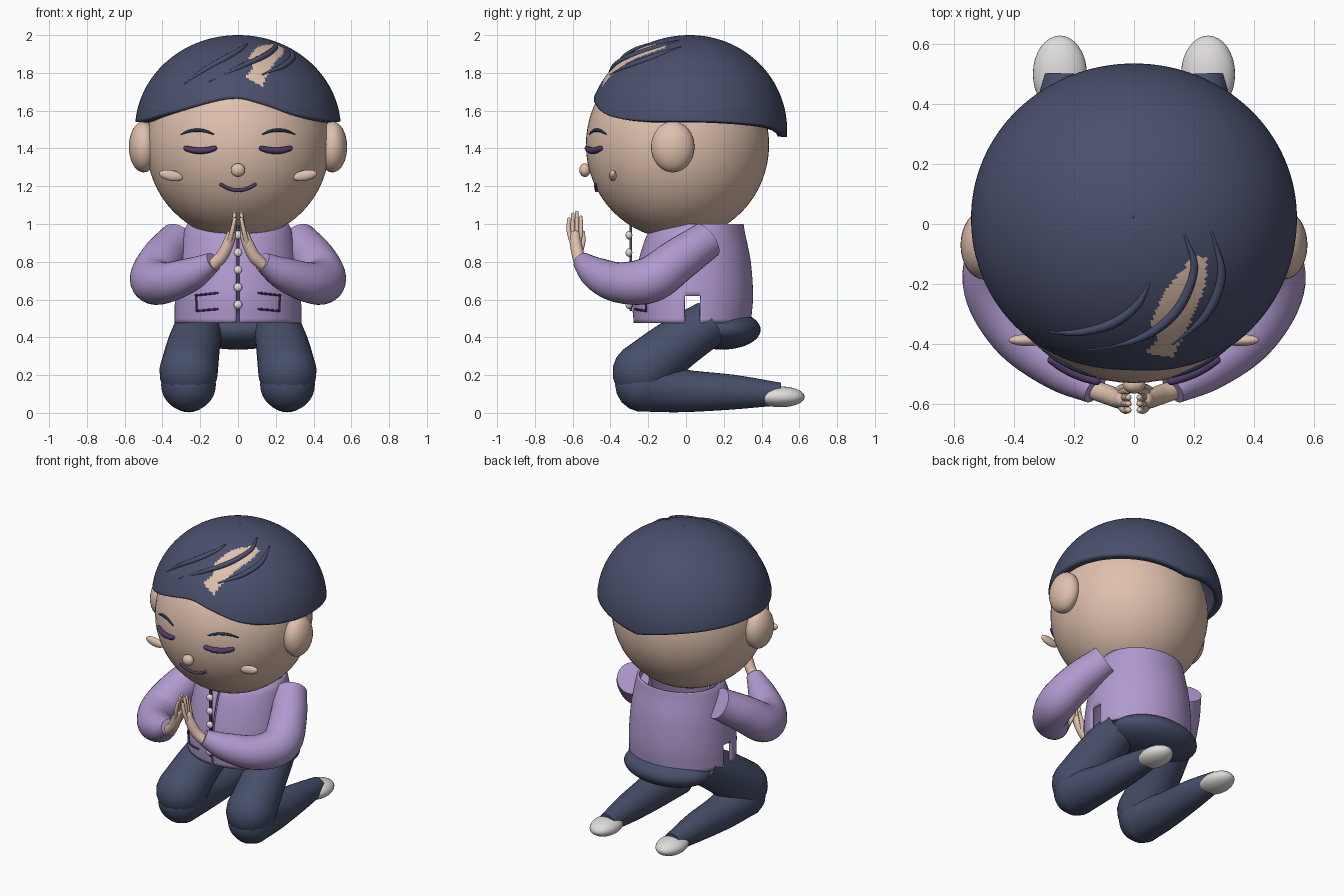
import bpy, bmesh
from math import sin, cos, pi, sqrt, radians
from mathutils import Vector, Matrix

if "Cube" in bpy.data.objects:
    bpy.data.objects.remove(bpy.data.objects["Cube"])


def material(name, rgb):
    m = bpy.data.materials.new(name)
    m.use_nodes = True
    m.diffuse_color = (*rgb, 1)
    m.node_tree.nodes["Principled BSDF"].inputs["Base Color"].default_value = (*rgb, 1)
    return m


SKIN = material("skin", (0.74, 0.53, 0.42))
HAIR = material("navy hair", (0.068, 0.08, 0.152))
PANTS = material("navy cloth", (0.062, 0.078, 0.145))
SHIRT = material("lilac cloth", (0.44, 0.325, 0.63))
WHITE = material("off white", (0.74, 0.71, 0.71))
PLUM = material("dark plum", (0.085, 0.045, 0.135))
BROW = material("dark blue", (0.016, 0.035, 0.07))


def finish(name, bm, *mats):
    bmesh.ops.recalc_face_normals(bm, faces=bm.faces)
    me = bpy.data.meshes.new(name)
    bm.to_mesh(me)
    bm.free()
    ob = bpy.data.objects.new(name, me)
    bpy.context.collection.objects.link(ob)
    for m in mats:
        me.materials.append(m)
    bpy.ops.object.select_all(action="DESELECT")
    ob.select_set(True)
    bpy.context.view_layer.objects.active = ob
    bpy.ops.object.shade_smooth_by_angle(angle=radians(40))
    return ob


def ellipsoid(name, centre, radii, mat, tilt=0, seg=32):
    bm = bmesh.new()
    bmesh.ops.create_uvsphere(bm, u_segments=seg, v_segments=seg // 2, radius=1)
    bm.transform(Matrix.Translation(centre) @ Matrix.Rotation(tilt, 4, "Y")
                 @ Matrix.Diagonal((*radii, 1)))
    return finish(name, bm, mat)


def spline(points, steps):
    """Smooth curve through points of any dimension."""
    p = [Vector(q) for q in points]
    p = [p[0] * 2 - p[1]] + p + [p[-1] * 2 - p[-2]]
    out = []
    for a, b, c, d in zip(p, p[1:], p[2:], p[3:]):
        for i in range(steps):
            t = i / steps
            out.append((b * 2 + (c - a) * t + (a * 2 - b * 5 + c * 4 - d) * t * t
                        + (b * 3 - a - c * 3 + d) * t ** 3) * 0.5)
    return out + [p[-2]]


def tube(name, points, mat, seg=20, steps=8, domes=(True, True)):
    """Round sweep through (x, y, z, radius) points, with domed or flat ends."""
    path = spline(points, steps)
    centre = [q.to_3d() for q in path]
    n = len(path)
    tang = [(centre[min(i + 1, n - 1)] - centre[max(i - 1, 0)]).normalized() for i in range(n)]
    rings = [(c, t, q[3]) for c, t, q in zip(centre, tang, path)]
    arc = [radians(a) for a in (20, 40, 60, 78)]

    def dome(ring, sign):
        c, t, r = ring
        return [(c + t * sign * r * sin(a), t, r * cos(a)) for a in arc]

    head = dome(rings[0], -1)[::-1] if domes[0] else []
    tail = dome(rings[-1], 1) if domes[1] else []
    bm = bmesh.new()
    loops = []
    side = tang[0].orthogonal().normalized()
    for c, t, r in head + rings + tail:
        side = (side - t * side.dot(t)).normalized()
        up = t.cross(side)
        loops.append([bm.verts.new(c + (side * cos(a) + up * sin(a)) * r)
                      for a in (2 * pi * k / seg for k in range(seg))])
    for a, b in zip(loops, loops[1:]):
        for k in range(seg):
            j = (k + 1) % seg
            bm.faces.new((a[k], a[j], b[j], b[k]))
    bm.faces.new(loops[0])
    bm.faces.new(loops[-1])
    return finish(name, bm, mat)


def lookup(table, x):
    for a, b in zip(table, table[1:]):
        if x <= b[0]:
            return a.lerp(b, (x - a[0]) / (b[0] - a[0]))
    return table[-1]


def shell(name, rows, mats, thickness, rule=None, drop=None):
    """Skin closed rings of points, drop some faces, colour the others."""
    bm = bmesh.new()
    loops = [[bm.verts.new(p) for p in row] for row in rows]
    for a, b in zip(loops, loops[1:]):
        for k in range(len(a)):
            j = (k + 1) % len(a)
            bm.faces.new((a[k], a[j], b[j], b[k]))
    if drop:
        bad = [f for f in bm.faces if drop(f.calc_center_median())]
        bmesh.ops.delete(bm, geom=bad, context="FACES")
    if rule:
        for f in bm.faces:
            f.material_index = int(rule(f.calc_center_median()))
    ob = finish(name, bm, *mats)
    mod = ob.modifiers.new("thickness", "SOLIDIFY")
    mod.thickness = thickness
    mod.offset = -1
    return ob


# Head
HC, HR = Vector((0, -0.045, 1.42)), Vector((0.485, 0.485, 0.5))
ellipsoid("head", HC, HR, SKIN, seg=64)


def on_face(x, z, r, lift=0.0):
    d = 1 - (x / HR.x) ** 2 - ((z - HC.z) / HR.z) ** 2
    return (x, HC.y - HR.y * sqrt(d) - lift, z, r)


# Hair cap with a swept hairline and a bare patch
def hair_point(angle, polar):
    depth = 0.54 if cos(angle) > 0 else 0.515
    return Vector((0.545 * sin(angle) * sin(polar), 0.02 - depth * cos(angle) * sin(polar),
                   1.5 + 0.5 * cos(polar)))


HAIRLINE = spline([(-180, 1.46), (-148, 1.51), (-105, 1.54), (-70, 1.545), (-40, 1.595),
                   (-5, 1.67), (14, 1.64), (36, 1.575), (62, 1.545), (105, 1.54),
                   (148, 1.51), (180, 1.46)], 6)
PATCH = [(0.04, -0.43), (0.13, -0.445), (0.19, -0.32), (0.24, -0.2), (0.245, -0.11),
         (0.2, -0.11), (0.155, -0.16), (0.1, -0.23), (0.055, -0.33), (0.08, -0.38)]


def bare(c):
    inside = False
    for (ax, ay), (bx, by) in zip(PATCH, PATCH[1:] + PATCH[:1]):
        if (ay > c.y) != (by > c.y) and c.x < ax + (c.y - ay) * (bx - ax) / (by - ay):
            inside = not inside
    return inside and c.z > 1.6


from math import acos
N, M = 200, 60
limits = [acos((lookup(HAIRLINE, 360 * k / N - 180)[1] - 1.5) / 0.5) for k in range(N)]
rows = [[hair_point(2 * pi * k / N - pi, limits[k] * max(i, 0.05) / M) for k in range(N)]
        for i in range(M + 1)]
shell("hair", rows, (HAIR, SKIN), 0.05, rule=bare)

# Raised locks lying on the hair
LOCKS = [[(-0.28, -0.36), (-0.18, -0.36), (-0.07, -0.33), (0.01, -0.27), (0.05, -0.2)],
         [(-0.15, -0.42), (0.02, -0.38), (0.14, -0.29), (0.2, -0.15), (0.17, -0.04)],
         [(0.13, -0.4), (0.24, -0.3), (0.29, -0.17), (0.26, -0.03)]]
for i, lock in enumerate(LOCKS):
    pts = []
    for j, (x, y) in enumerate(lock):
        z = 1.5 + 0.5 * sqrt(1 - (x / 0.545) ** 2 - ((y - 0.02) / 0.54) ** 2)
        pts.append((x, y, z, 0.004 + 0.013 * sin(pi * j / (len(lock) - 1))))
    tube(f"hair_lock_{i + 1}", pts, HAIR, seg=12)

# Nose and mouth
ellipsoid("nose", (0, -0.535, 1.285), (0.038, 0.03, 0.036), SKIN)
tube("mouth", [on_face(x, 1.178 + 3.8 * x * x, 0.009, 0.004)
               for x in (-0.09, -0.05, 0, 0.05, 0.09)], PLUM, seg=10)

for s, label in ((1, "left"), (-1, "right")):
    # Ear, cheek, closed eye and brow
    ellipsoid(f"{label}_ear", (s * 0.5, -0.07, 1.408), (0.078, 0.115, 0.135), SKIN)
    ellipsoid(f"{label}_cheek", (s * 0.355, -0.387, 1.257), (0.064, 0.02, 0.028), SKIN,
              tilt=-s * 0.2)
    tube(f"{label}_eye", [on_face(s * (0.2 + d), 1.388 + 2.2 * d * d, 0.018 - 0.7 * d * d, 0.01)
                          for d in (-0.075, -0.04, 0, 0.04, 0.075)], PLUM, seg=12)
    tube(f"{label}_brow", [on_face(s * (0.215 + d), 1.497 - 3 * d * d, 0.009 - 0.8 * d * d)
                           for d in (-0.085, -0.045, 0, 0.045, 0.085)], BROW, seg=10)

    # Sleeve
    tube(f"{label}_sleeve", [(s * x, y, z, r) for x, y, z, r in (
        (0.32, 0.11, 0.915, 0.1), (0.405, -0.04, 0.81, 0.115), (0.45, -0.19, 0.705, 0.122),
        (0.38, -0.35, 0.69, 0.108), (0.245, -0.47, 0.735, 0.088), (0.13, -0.55, 0.8, 0.052))],
        SHIRT, seg=28, domes=(False, False))

    # Hand: palm, four fingers and thumb
    tube(f"{label}_palm", [(s * 0.13, -0.555, 0.785, 0.032), (s * 0.085, -0.57, 0.83, 0.033),
                           (s * 0.05, -0.585, 0.9, 0.03), (s * 0.037, -0.587, 0.94, 0.026)], SKIN)
    for i, top in enumerate((1.025, 1.05, 1.06, 1.035)):
        y = -0.62 + 0.021 * i
        tube(f"{label}_finger_{i + 1}", [(s * 0.05, -0.6 + 0.01 * i, 0.89, 0.013),
             (s * 0.032, y, 0.96, 0.012), (s * 0.018, y, top, 0.01)], SKIN, seg=12, steps=4)
    tube(f"{label}_thumb", [(s * 0.06, -0.56, 0.85, 0.015), (s * 0.035, -0.545, 0.91, 0.013),
                            (s * 0.02, -0.545, 0.955, 0.01)], SKIN, seg=12, steps=4)

    # Folded leg and foot
    tube(f"{label}_thigh", [(s * 0.2, 0.13, 0.48, 0.122), (s * 0.235, -0.06, 0.355, 0.14),
                            (s * 0.262, -0.235, 0.215, 0.155)],
         PANTS, seg=32, domes=(False, True))
    tube(f"{label}_shin", [(s * 0.262, -0.23, 0.15, 0.145), (s * 0.26, -0.03, 0.118, 0.115),
                           (s * 0.25, 0.25, 0.11, 0.092), (s * 0.245, 0.5, 0.1, 0.06)],
         PANTS, seg=32, domes=(True, False))
    ellipsoid(f"{label}_foot", (s * 0.247, 0.5, 0.085), (0.09, 0.128, 0.055), WHITE, tilt=0)

    # Pocket outline
    for part, ends in (("top", ((0.11, 0.635), (0.225, 0.622))),
                       ("edge", ((0.222, 0.622), (0.218, 0.545))),
                       ("bottom", ((0.218, 0.54), (0.11, 0.55)))):
        pts = []
        for t in (0, 0.5, 1):
            x, z = (a + (b - a) * t for a, b in zip(*ends))
            pts.append((s * x, 0.035 - 0.322 * sqrt(1 - (x / 0.338) ** 2), z, 0.006))
        tube(f"{label}_pocket_{part}", pts, PLUM, seg=8)

# Hips
ellipsoid("hips", (0, 0.19, 0.44), (0.3, 0.205, 0.105), PANTS, seg=48)

# Open shirt with side slits: height, half width, half depth, centre y
PROFILE = spline([(0.475, 0.338, 0.31, 0.033), (0.62, 0.336, 0.32, 0.035),
                  (0.8, 0.318, 0.298, 0.045), (0.95, 0.29, 0.258, 0.055),
                  (1.0, 0.268, 0.225, 0.08)], 6)
K = 120
rows = [[(p[1] * sin(a), p[3] - p[2] * cos(a), p[0])
         for a in (2 * pi * (k + 0.5) / K for k in range(K))] for p in PROFILE]
shell("shirt", rows, (SHIRT,), 0.015,
      drop=lambda c: (c.z < 0.61 and 0 < c.y < 0.075) or (abs(c.x) < 0.005 and c.y < 0))

# Placket and buttons
bm = bmesh.new()
bmesh.ops.create_cube(bm, size=1, matrix=Matrix.Translation((0, -0.293, 0.77))
                      @ Matrix.Diagonal((0.016, 0.012, 0.46, 1)))
finish("placket", bm, PLUM)
for i in range(5):
    ellipsoid(f"button_{i + 1}", (0, -0.302, 0.573 + 0.092 * i), (0.023, 0.018, 0.023), WHITE, seg=16)
